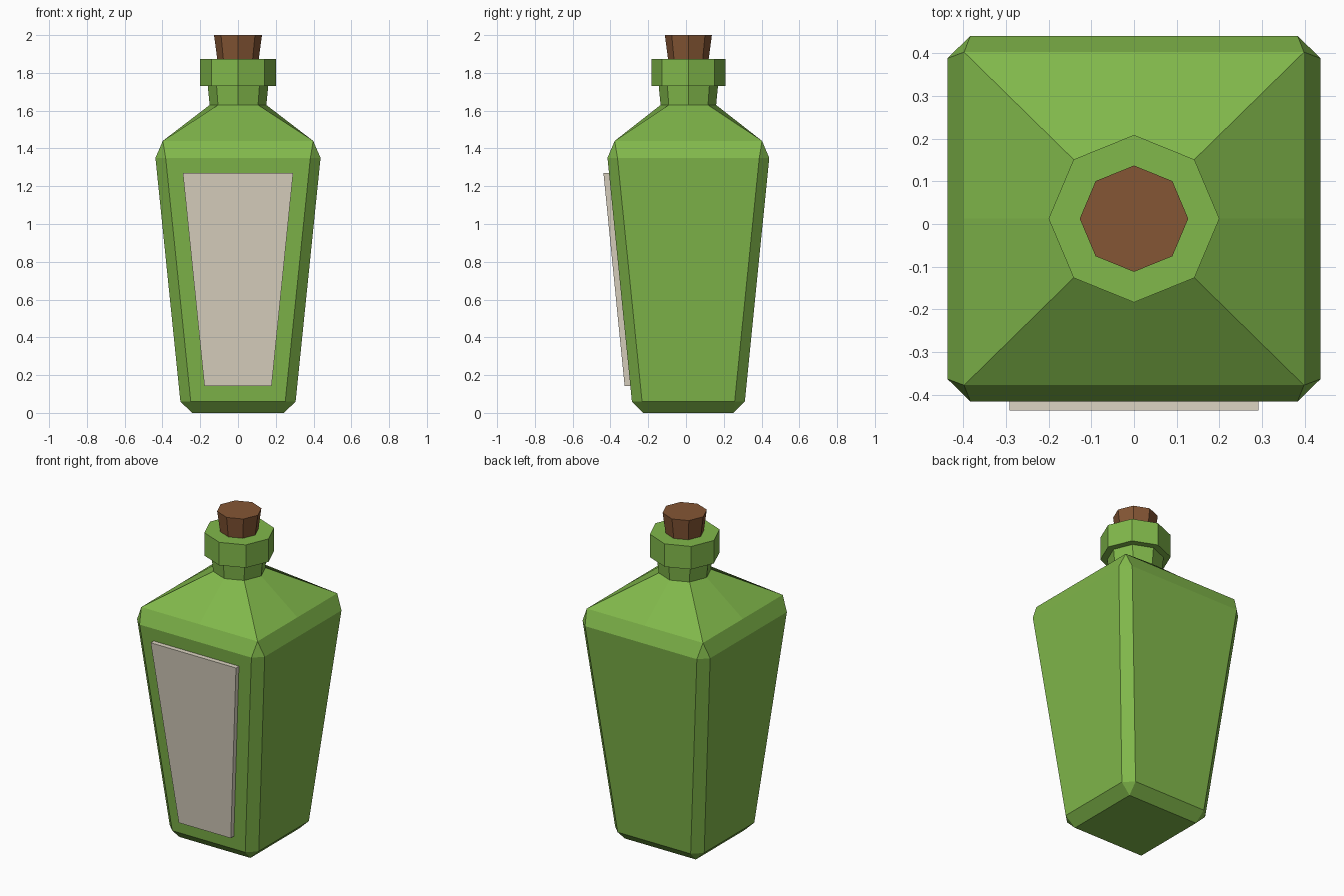
import bpy, bmesh, math

if "Cube" in bpy.data.objects:
    bpy.data.objects.remove(bpy.data.objects["Cube"])

CY = 0.0125     # body centre in y
SY = 0.98       # the bottle is slightly thinner in y


def material(name, rgb):
    m = bpy.data.materials.new(name)
    m.diffuse_color = (*rgb, 1)
    m.use_nodes = True
    m.node_tree.nodes["Principled BSDF"].inputs["Base Color"].default_value = m.diffuse_color
    return m


def finish(name, bm, mat):
    bmesh.ops.remove_doubles(bm, verts=bm.verts, dist=1e-4)
    bmesh.ops.recalc_face_normals(bm, faces=bm.faces)
    me = bpy.data.meshes.new(name)
    bm.to_mesh(me)
    bm.free()
    me.materials.append(mat)
    ob = bpy.data.objects.new(name, me)
    bpy.context.collection.objects.link(ob)
    return ob


def loft(name, rings, mat):
    """Skin a stack of equal-length point rings and cap both ends."""
    bm = bmesh.new()
    loops = [[bm.verts.new(p) for p in r] for r in rings]
    for a, b in zip(loops, loops[1:]):
        for i in range(len(a)):
            j = (i + 1) % len(a)
            bm.faces.new((a[i], a[j], b[j], b[i]))
    bm.faces.new(loops[0][::-1])
    bm.faces.new(loops[-1])
    return finish(name, bm, mat)


def ring(z, mid, flat, diag):
    """12 points: side middle plus two corner points for each quarter turn."""
    pts = []
    for k in range(4):
        c, s = round(math.cos(k * math.pi / 2)), round(math.sin(k * math.pi / 2))
        for x, y in ((mid, 0), (diag, flat), (flat, diag)):
            pts.append((x * c - y * s, (x * s + y * c) * SY + CY, z))
    return pts


def square(z, h, inner):
    return ring(z, h, inner, h)


def octagon(z, r):
    d = r * math.sqrt(0.5)
    return ring(z, r, d, d)


green = material("green glass", (0.22, 0.48, 0.07))
brown = material("cork brown", (0.235, 0.093, 0.035))
cream = material("label paper", (0.72, 0.66, 0.54))

# Bottle: tapered chamfered body, shoulders, neck and collar
loft("bottle", [
    square(0, 0.243, 0.243),
    square(0.06, 0.305, 0.25),
    square(1.35, 0.437, 0.383),
    square(1.44, 0.398, 0.398),
    octagon(1.63, 0.15),
    octagon(1.73, 0.16),
    octagon(1.731, 0.2),
    octagon(1.873, 0.2),
], green)

# Cork stopper
loft("cork", [octagon(1.86, 0.108), octagon(2.0, 0.127)], brown)

# Label: slab leaning with the front face
loft("label", [
    [(-w, y, z), (w, y, z), (w, y + 0.04, z), (-w, y + 0.04, z)]
    for z, w, y in ((0.143, 0.178, -0.325), (1.27, 0.292, -0.437))
], cream)
